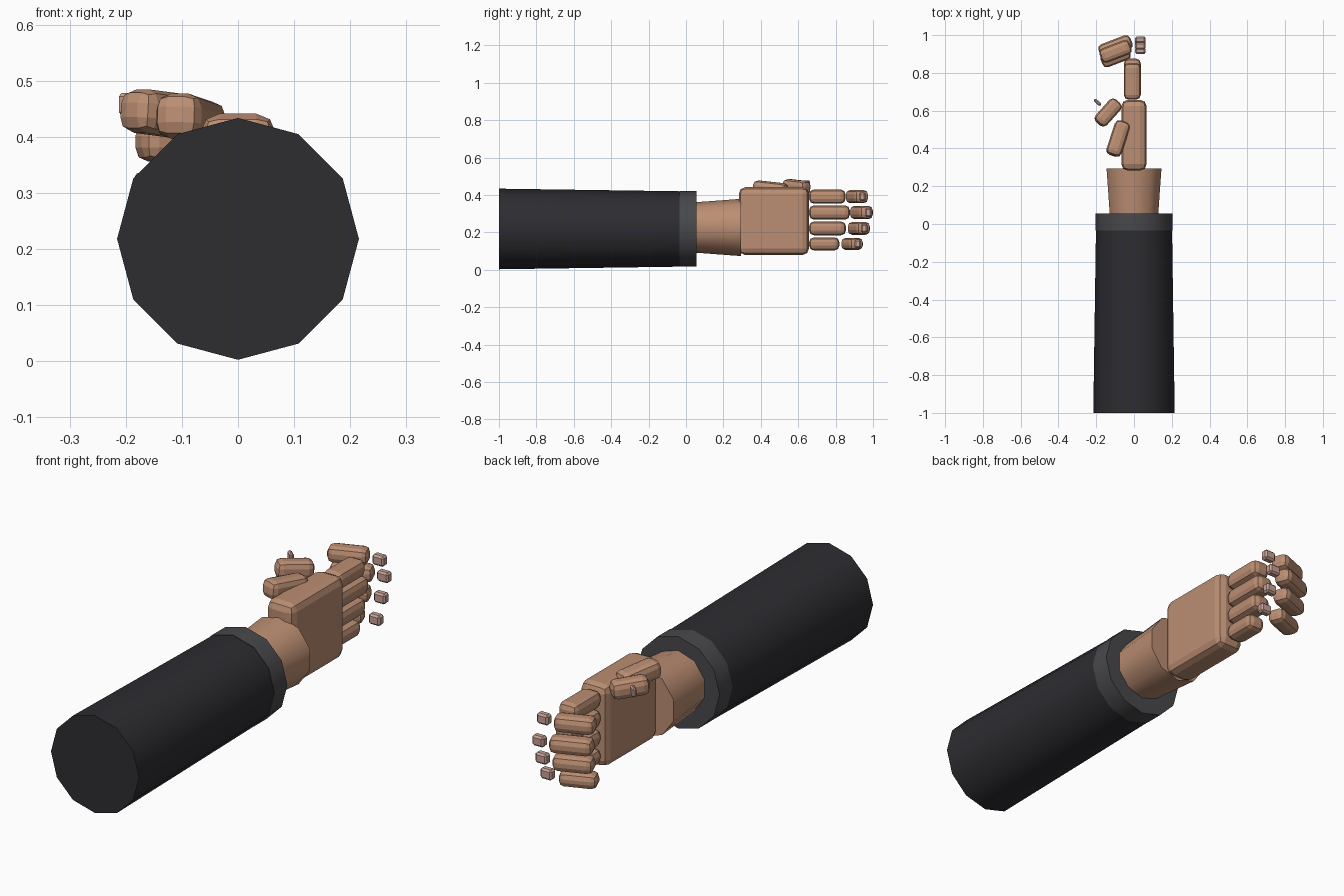
import bpy, bmesh, math
from mathutils import Matrix, Euler

if "Cube" in bpy.data.objects:
    bpy.data.objects.remove(bpy.data.objects["Cube"])


def mat(name, rgb):
    m = bpy.data.materials.new(name)
    m.diffuse_color = (*rgb, 1)
    m.use_nodes = True
    m.node_tree.nodes["Principled BSDF"].inputs["Base Color"].default_value = m.diffuse_color
    return m


SKIN = mat("skin", (0.50, 0.27, 0.17))
NAIL = mat("nail", (0.58, 0.36, 0.31))
CLOTH = mat("sleeve_cloth", (0.026, 0.025, 0.030))
TRIM = mat("cuff_cloth", (0.065, 0.066, 0.070))


def finish(name, bm, material):
    me = bpy.data.meshes.new(name)
    bm.to_mesh(me)
    bm.free()
    me.materials.append(material)
    ob = bpy.data.objects.new(name, me)
    bpy.context.collection.objects.link(ob)
    return ob


def tube(name, y0, y1, r0, r1, z, sides, material):
    """Tapered capped cylinder running along y, smooth sides."""
    bm = bmesh.new()
    bmesh.ops.create_cone(bm, cap_ends=True, segments=sides, radius1=r0,
                          radius2=r1, depth=y1 - y0)
    bm.transform(Matrix.Translation((0, (y0 + y1) / 2, z))
                 @ Matrix.Rotation(-math.pi / 2, 4, 'X'))
    ob = finish(name, bm, material)
    bpy.ops.object.select_all(action='DESELECT')
    ob.select_set(True)
    bpy.context.view_layer.objects.active = ob
    bpy.ops.object.shade_smooth_by_angle(angle=math.radians(40))


def block(name, centre, size, bevel, material, rot=(0, 0, 0), segments=2):
    """Flat-shaded box with rounded edges; rot in degrees."""
    bm = bmesh.new()
    bmesh.ops.create_cube(bm, size=1, matrix=Matrix.Diagonal((*size, 1)))
    bmesh.ops.bevel(bm, geom=bm.edges[:], offset=bevel, segments=segments,
                    profile=0.5, affect='EDGES')
    turn = Euler([math.radians(a) for a in rot]).to_matrix().to_4x4()
    bm.transform(Matrix.Translation(centre) @ turn)
    finish(name, bm, material)


# Sleeve, cuff and wrist
tube("sleeve", -1.0, 0.0, 0.2155, 0.201, 0.218, 12, CLOTH)
tube("cuff", -0.035, 0.055, 0.203, 0.203, 0.219, 12, TRIM)
tube("wrist", 0.0, 0.295, 0.131, 0.153, 0.226, 10, SKIN)

# Palm
block("palm", (0, 0.47, 0.26), (0.134, 0.375, 0.362), 0.034, SKIN)

# Fingers: name, z, height, knuckle end y, tip centre y, tip length, nail y
fingers = [
    ("index", 0.391, 0.076, 0.853, 0.914, 0.170, 0.943),
    ("middle", 0.306, 0.076, 0.876, 0.938, 0.180, 0.975),
    ("ring", 0.221, 0.074, 0.855, 0.924, 0.170, 0.953),
    ("little", 0.138, 0.070, 0.820, 0.888, 0.160, 0.918),
]
for name, z, h, y_end, y_tip, length, y_nail in fingers:
    block(name + "_finger_base", (-0.009, (0.658 + y_end) / 2, z),
          (0.09, y_end - 0.658, h), 0.026, SKIN)
    block(name + "_finger_tip", (-0.098, y_tip, z),
          (length, 0.080, h - 0.005), 0.025, SKIN, (0, 0, 21))
    block(name + "_fingernail", (0.034, y_nail, z),
          (0.056, 0.036, 0.046), 0.008, NAIL, segments=1)

# Thumb
block("thumb_base", (-0.084, 0.452, 0.430), (0.084, 0.19, 0.080), 0.026,
      SKIN, (-6, 0, -18))
block("thumb_tip", (-0.137, 0.590, 0.441), (0.080, 0.158, 0.078), 0.026,
      SKIN, (-5, 0, -42))
block("thumbnail", (-0.193, 0.644, 0.458), (0.046, 0.018, 0.040), 0.006,
      NAIL, (0, 0, -42), segments=1)
